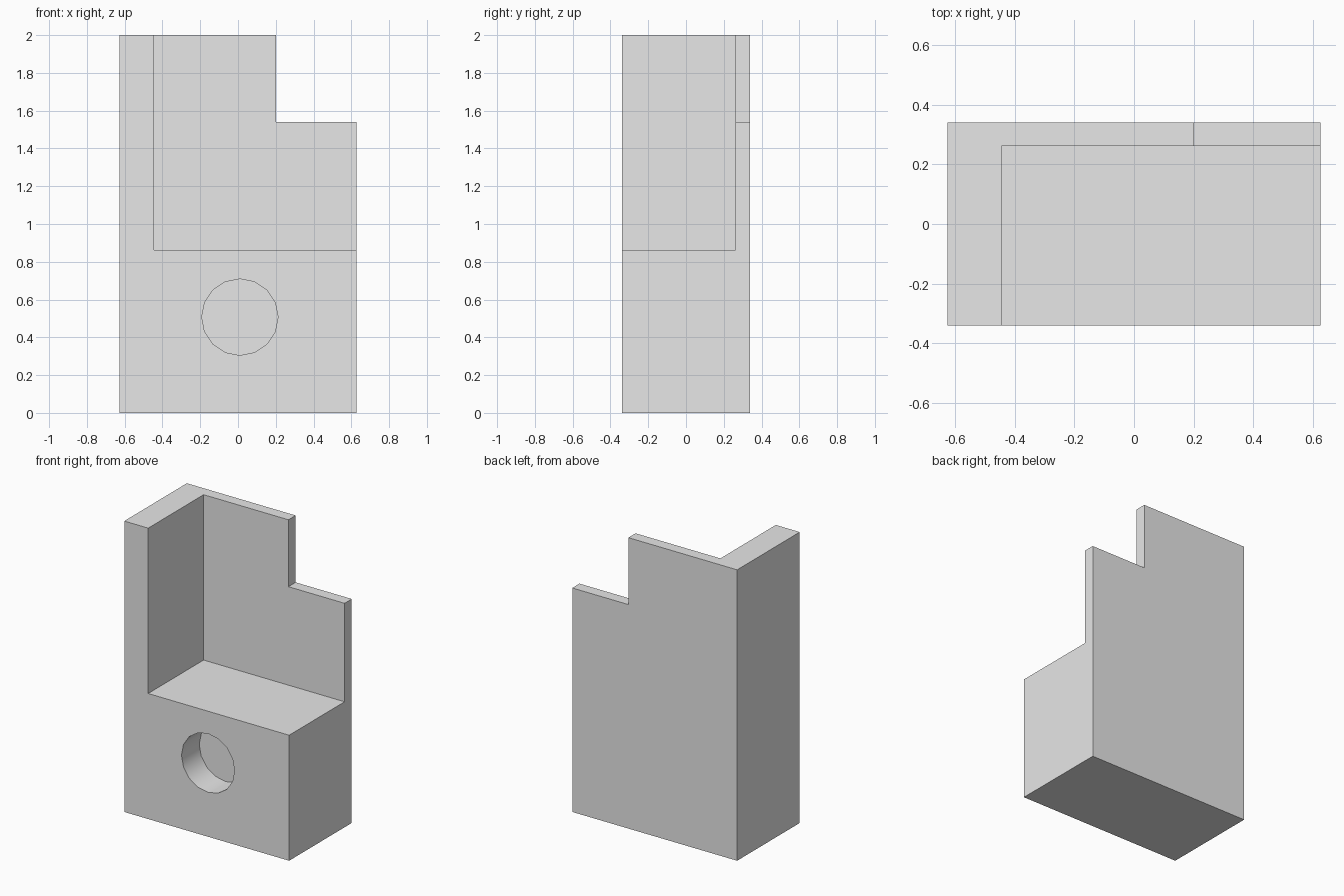
import bpy
import bmesh
import math

cube = bpy.data.objects.get("Cube")
if cube:
    bpy.data.objects.remove(cube, do_unlink=True)

# One plain grey for the whole bracket
grey = bpy.data.materials.new("light grey")
grey.use_nodes = True
colour = (0.8, 0.8, 0.8, 1)
grey.diffuse_color = colour
grey.node_tree.nodes["Principled BSDF"].inputs["Base Color"].default_value = colour

W, D, H = 0.627, 0.34, 2.0


def new_object(name, bm):
    bmesh.ops.recalc_face_normals(bm, faces=bm.faces)
    mesh = bpy.data.meshes.new(name)
    bm.to_mesh(mesh)
    bm.free()
    mesh.materials.append(grey)
    obj = bpy.data.objects.new(name, mesh)
    bpy.context.collection.objects.link(obj)
    return obj


def box(name, low, high):
    bm = bmesh.new()
    bmesh.ops.create_cube(bm, size=1)
    for v in bm.verts:
        v.co = [a if c < 0 else b for c, a, b in zip(v.co, low, high)]
    return new_object(name, bm)


def cylinder(name, x, z, radius, y0, y1, sides):
    bm = bmesh.new()
    ring = [bm.verts.new((x + radius * math.sin(2 * math.pi * i / sides), y0,
                          z + radius * math.cos(2 * math.pi * i / sides)))
            for i in range(sides)]
    face = bm.faces.new(ring)
    extruded = bmesh.ops.extrude_face_region(bm, geom=[face])["geom"]
    for v in extruded:
        if isinstance(v, bmesh.types.BMVert):
            v.co.y = y1
    return new_object(name, bm)


def cut(target, cutter):
    mod = target.modifiers.new(cutter.name, "BOOLEAN")
    mod.operation = "DIFFERENCE"
    mod.solver = "EXACT"
    mod.object = cutter
    bpy.context.view_layer.objects.active = target
    bpy.ops.object.modifier_apply(modifier=mod.name)
    bpy.data.objects.remove(cutter, do_unlink=True)


# Solid block, then the open recess, the back wall notch and the blind hole
bracket = box("bracket_body", (-W, -D, 0), (W, D, H))
cut(bracket, box("recess_cutter", (-0.445, -1, 0.863), (1, 0.262, 3)))
cut(bracket, box("notch_cutter", (0.2, 0, 1.54), (1, 1, 3)))
cut(bracket, cylinder("hole_cutter", 0.01, 0.507, 0.202, -0.5, -D + 0.193, 16))

# Smooth hole wall, sharp edges elsewhere
bpy.ops.object.select_all(action="DESELECT")
bracket.select_set(True)
bpy.context.view_layer.objects.active = bracket
bpy.ops.object.shade_smooth_by_angle(angle=math.radians(30))
